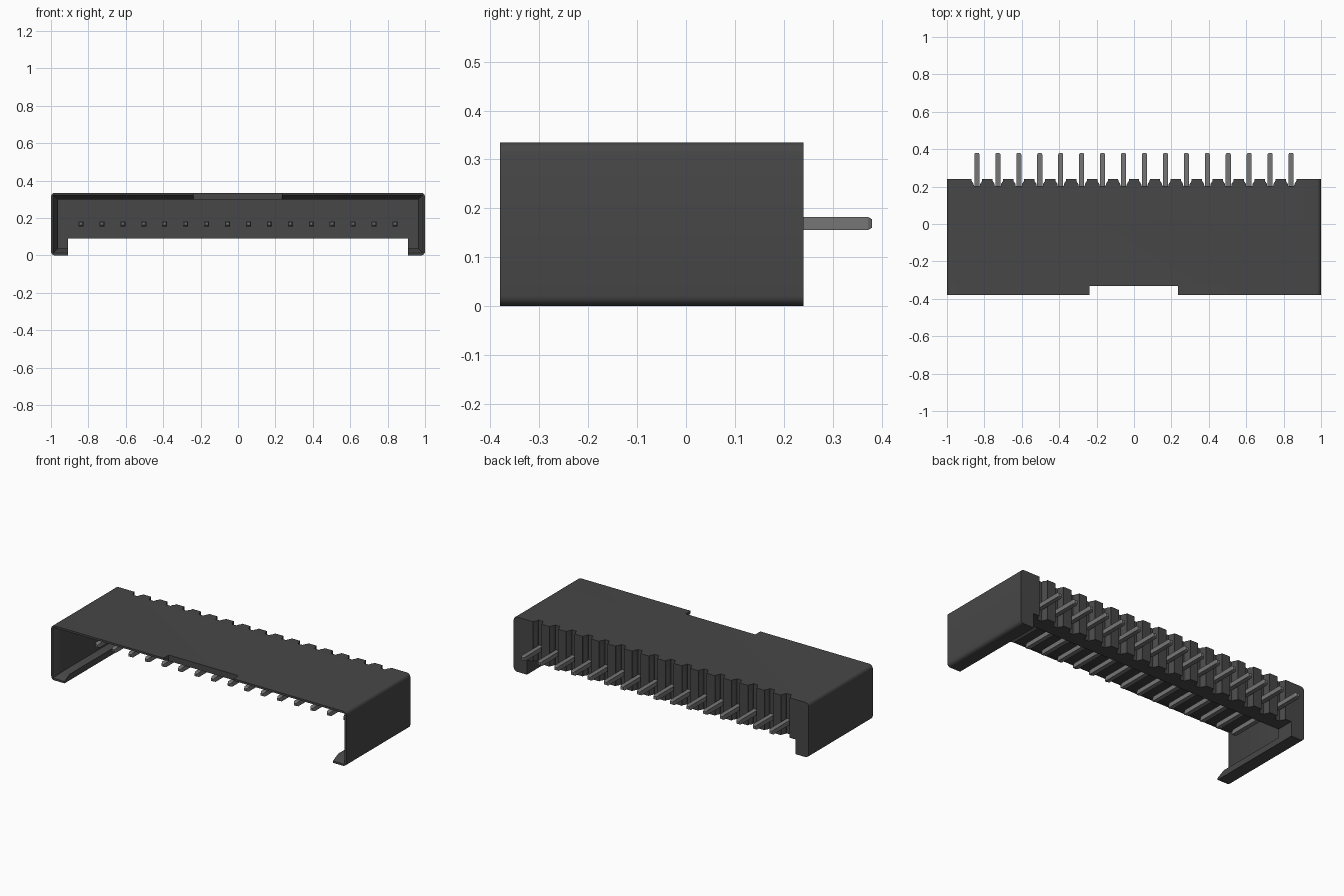
import bpy, bmesh, math
from mathutils import Vector

cube = bpy.data.objects.get("Cube")
if cube:
    bpy.data.objects.remove(cube, do_unlink=True)

PINS, PITCH = 16, 0.112
FRONT, BACK, TOP = -0.38, 0.24, 0.335
WALL, LIP, RADIUS, OPENING = 0.037, 0.012, 0.022, 0.91
pin_xs = [(i - (PINS - 1) / 2) * PITCH for i in range(PINS)]


def material(name, value):
    mat = bpy.data.materials.new(name)
    mat.use_nodes = True
    colour = (value, value, value, 1)
    mat.diffuse_color = colour
    mat.node_tree.nodes["Principled BSDF"].inputs["Base Color"].default_value = colour
    return mat


def loft(bm, sections):
    """Skin matching closed loops of points and cap both ends."""
    rings = [[bm.verts.new(p) for p in pts] for pts in sections]
    for a, b in zip(rings, rings[1:]):
        for i in range(len(a)):
            j = (i + 1) % len(a)
            bm.faces.new((a[i], a[j], b[j], b[i]))
    bm.faces.new(rings[0][::-1])
    bm.faces.new(rings[-1])


def finish(bm, name, mat=None):
    bmesh.ops.recalc_face_normals(bm, faces=bm.faces)
    mesh = bpy.data.meshes.new(name)
    bm.to_mesh(mesh)
    bm.free()
    obj = bpy.data.objects.new(name, mesh)
    bpy.context.collection.objects.link(obj)
    if mat:
        mesh.materials.append(mat)
    return obj


def cut(obj, cutter):
    mod = obj.modifiers.new("cut", 'BOOLEAN')
    mod.operation, mod.solver, mod.object = 'DIFFERENCE', 'EXACT', cutter
    bpy.context.view_layer.objects.active = obj
    bpy.ops.object.modifier_apply(modifier=mod.name)


plastic = material("dark grey plastic", 0.063)
metal = material("grey metal", 0.18)


# Shell: C-shaped section with rounded outer corners and a chamfered mouth
def shell_section(y, t):
    half = []
    for cz, start in ((RADIUS, -90), (TOP - RADIUS, 0)):
        for k in range(5):
            a = math.radians(start + k * 22.5)
            half.append((1 - RADIUS + RADIUS * math.cos(a), cz + RADIUS * math.sin(a)))
    inner = [(1 - t, TOP - t), (1 - t, t), (OPENING, t), (OPENING, 0)]
    outline = half + [(-x, z) for x, z in half[::-1]]
    outline += [(-x, z) for x, z in inner[::-1]] + inner
    return [Vector((x, y, z)) for x, z in outline]


bm = bmesh.new()
loft(bm, [shell_section(FRONT, LIP), shell_section(-0.33, WALL), shell_section(BACK, WALL)])
shell = finish(bm, "shell", plastic)

# Back wall with a short leg at each end
side, roof = 1 - WALL, TOP - WALL
half = [(OPENING, 0.09), (OPENING, WALL), (side, WALL), (side, roof)]
outline = half + [(-x, z) for x, z in half[::-1]]
bm = bmesh.new()
loft(bm, [[Vector((x, y, z)) for x, z in outline] for y in (0.13, BACK)])
back_wall = finish(bm, "back_wall", plastic)

# Tapered grooves behind the pins
groove = [(0.029, BACK + 0.02), (0.028, BACK - 0.01), (0.018, 0.215), (0.016, 0.203)]
groove += [(-x, y) for x, y in groove[::-1]]
bm = bmesh.new()
for px in pin_xs:
    loft(bm, [[Vector((px + x, y, z)) for x, y in groove] for z in (0.06, 0.4)])
grooves = finish(bm, "groove_cutter")
cut(shell, grooves)
cut(back_wall, grooves)

# Key notch in the front edge of the roof
bm = bmesh.new()
notch = [(-0.238, -0.45), (0.234, -0.45), (0.234, -0.331), (-0.238, -0.331)]
loft(bm, [[Vector((x, y, z)) for x, y in notch] for z in (0.2, 0.4)])
key = finish(bm, "key_cutter")
cut(shell, key)
for cutter in (grooves, key):
    bpy.data.objects.remove(cutter, do_unlink=True)

# Square pins with tapered tips
bm = bmesh.new()
for px in pin_xs:
    sections = []
    for y, r in ((-0.17, 0.007), (-0.155, 0.0135), (0.372, 0.0135), (0.38, 0.009)):
        sections.append([Vector((px + sx * r, y, 0.169 + sz * r))
                         for sx, sz in ((-1, -1), (1, -1), (1, 1), (-1, 1))])
    loft(bm, sections)
finish(bm, "contact_pins", metal)

# Smooth the rounded corners only
bpy.ops.object.select_all(action='DESELECT')
shell.select_set(True)
bpy.context.view_layer.objects.active = shell
bpy.ops.object.shade_smooth_by_angle(angle=math.radians(28))
